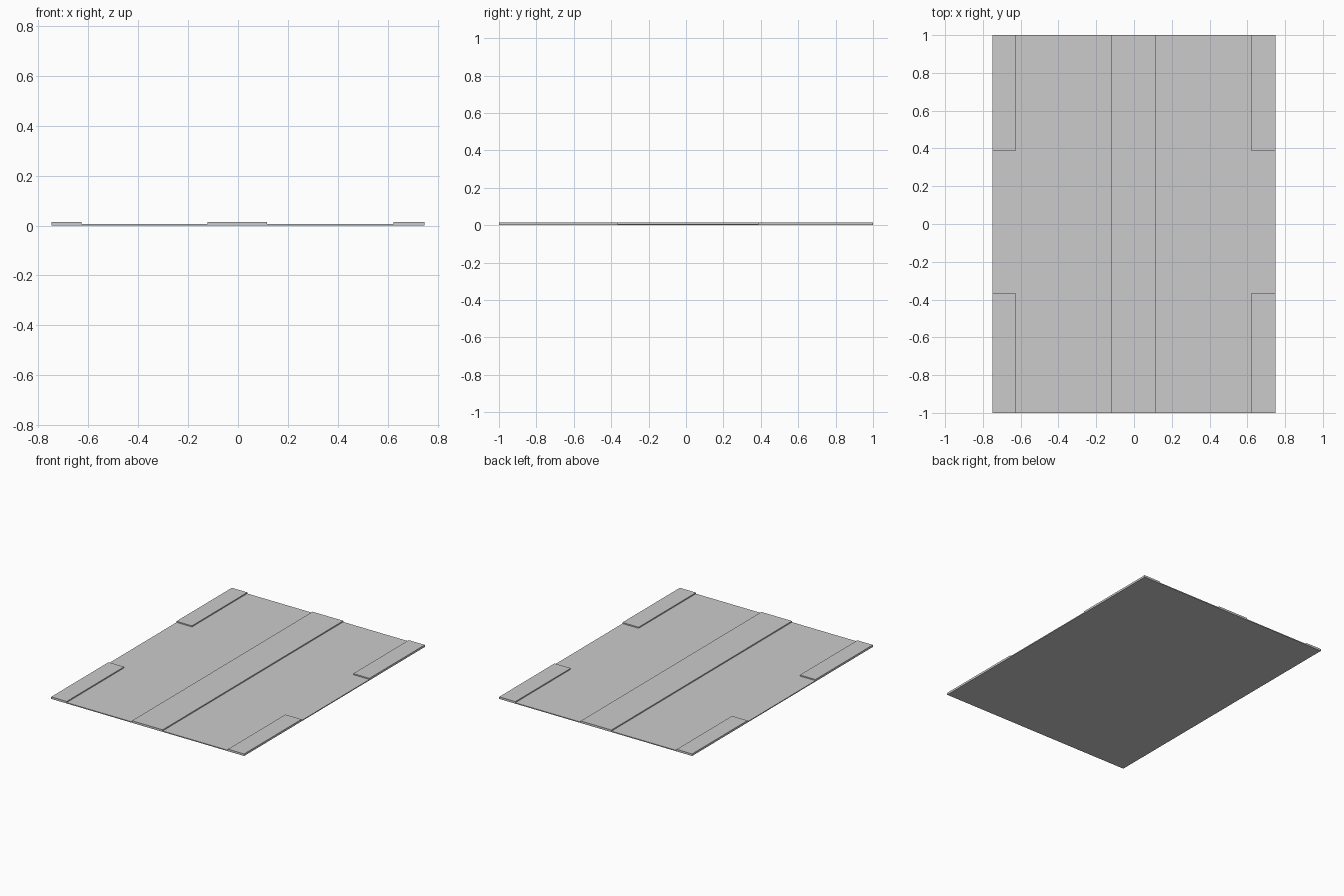
import bpy, bmesh
from mathutils import Matrix, Vector

if "Cube" in bpy.data.objects:
    bpy.data.objects.remove(bpy.data.objects["Cube"])


def box(name, x0, x1, y0, y1, z0, z1):
    """Flat-faced box given by its limits on each axis."""
    bm = bmesh.new()
    size = Vector((x1 - x0, y1 - y0, z1 - z0))
    bmesh.ops.create_cube(bm, size=1.0, matrix=Matrix.Diagonal(size).to_4x4())
    mesh = bpy.data.meshes.new(name)
    bm.to_mesh(mesh)
    bm.free()
    obj = bpy.data.objects.new(name, mesh)
    obj.location = ((x0 + x1) / 2, (y0 + y1) / 2, (z0 + z1) / 2)
    bpy.context.collection.objects.link(obj)
    return obj


W, L = 0.748, 1.0          # half width and half length
BASE, TOP = 0.0065, 0.0145  # base plate and raised heights

# Thin base plate
box("base_plate", -W, W, -L, L, 0, BASE)

# Raised strip down the middle
box("centre_strip", -0.122, 0.116, -L, L, BASE, TOP)

# Raised pads at the four corners
for side, x0, x1 in (("left", -W, -0.628), ("right", 0.623, W)):
    for end, y0, y1 in (("front", -L, -0.365), ("back", 0.387, L)):
        box(f"{end}_{side}_pad", x0, x1, y0, y1, BASE, TOP)
